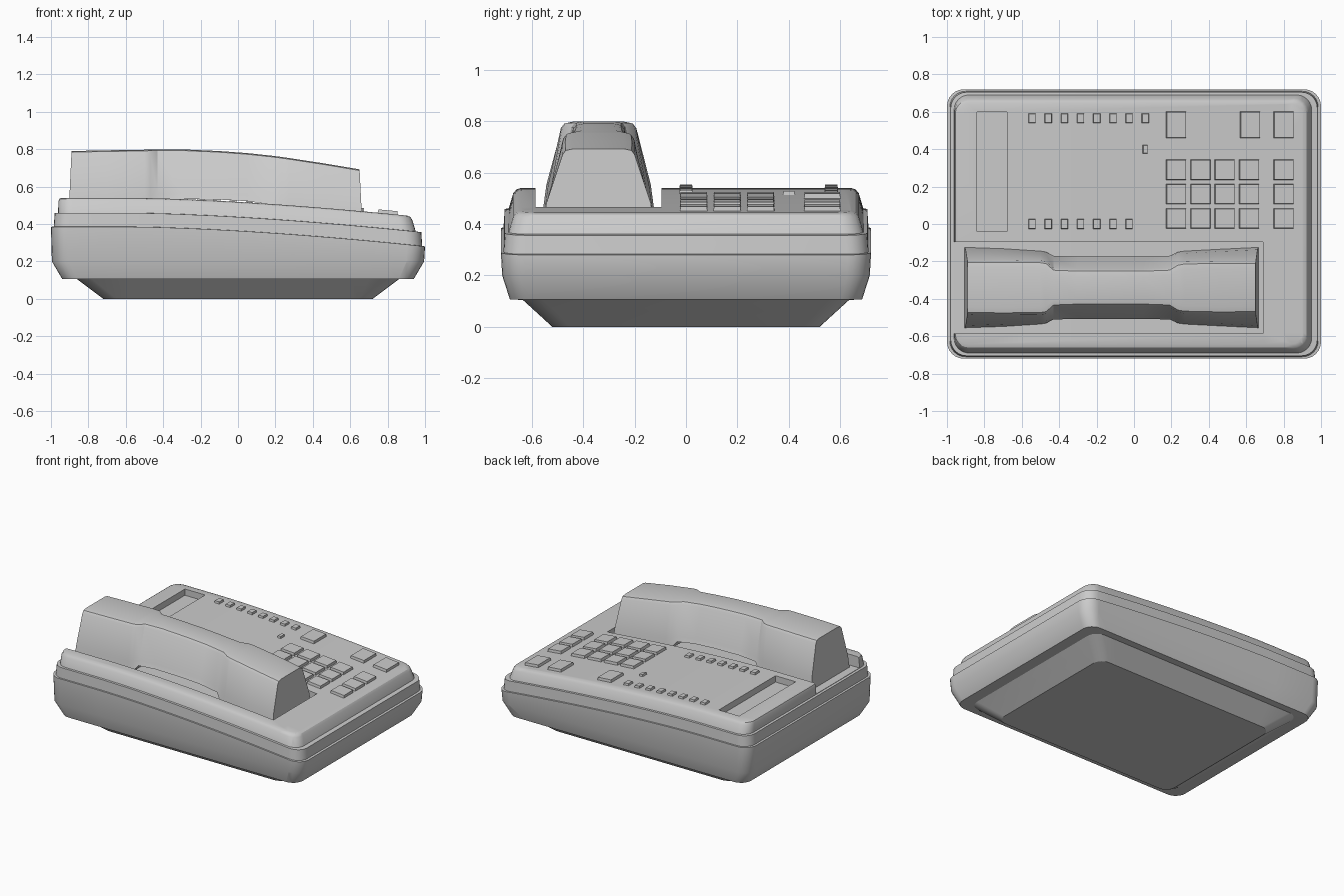
import bpy, bmesh, math
from mathutils import Vector, Matrix

if "Cube" in bpy.data.objects:
    bpy.data.objects.remove(bpy.data.objects["Cube"])

TOP = 0.54      # top surface height at the left end
FLOOR = 0.463   # handset well floor height at the left end


def drop(x):
    """How far the curved upper housing falls at position x."""
    return 0.0495 * max(0.0, x + 0.6) ** 1.6


def add_object(name, bm, angle=30):
    bmesh.ops.recalc_face_normals(bm, faces=bm.faces)
    mesh = bpy.data.meshes.new(name)
    bm.to_mesh(mesh)
    bm.free()
    obj = bpy.data.objects.new(name, mesh)
    bpy.context.collection.objects.link(obj)
    if angle:
        bpy.ops.object.select_all(action='DESELECT')
        obj.select_set(True)
        bpy.context.view_layer.objects.active = obj
        bpy.ops.object.shade_smooth_by_angle(angle=math.radians(angle))
    return obj


def loft(bm, rings):
    """Skin closed rings of points and cap both ends."""
    loops = [[bm.verts.new(p) for p in ring] for ring in rings]
    for a, b in zip(loops, loops[1:]):
        for i in range(len(a)):
            j = (i + 1) % len(a)
            bm.faces.new((a[i], a[j], b[j], b[i]))
    bm.faces.new(loops[0][::-1])
    bm.faces.new(loops[-1])


def rounded_rect(x0, x1, hy, r, z, n=6):
    pts = []
    corners = [(x1 - r, hy - r), (x0 + r, hy - r), (x0 + r, r - hy), (x1 - r, r - hy)]
    for k, (cx, cy) in enumerate(corners):
        for i in range(n + 1):
            a = math.pi / 2 * (k + i / n)
            pts.append((cx + r * math.cos(a), cy + r * math.sin(a), z))
    return pts


def box(bm, x0, x1, y0, y1, z0, z1):
    m = Matrix.Translation(((x0 + x1) / 2, (y0 + y1) / 2, (z0 + z1) / 2))
    m = m @ Matrix.Diagonal((x1 - x0, y1 - y0, z1 - z0, 1))
    return bmesh.ops.create_cube(bm, size=1, matrix=m)


# Housing: stacked bands, each (left x, right x, half depth, corner radius, z)
bands = [
    (-0.72, 0.72, 0.52, 0.07, 0.0), (-0.86, 0.86, 0.635, 0.08, 0.105),
    (-0.94, 0.94, 0.685, 0.08, 0.106), (-0.995, 0.995, 0.715, 0.09, 0.2),
    (-1.0, 1.0, 0.72, 0.09, 0.385), (-0.985, 0.985, 0.71, 0.085, 0.386),
    (-0.98, 0.98, 0.705, 0.085, 0.459), (-0.962, 0.95, 0.69, 0.08, 0.46),
    (-0.96, 0.932, 0.672, 0.075, TOP - 0.02), (-0.955, 0.922, 0.66, 0.07, TOP - 0.006),
    (-0.945, 0.905, 0.642, 0.06, TOP),
]
bm = bmesh.new()
loft(bm, [rounded_rect(*b) for b in bands])
housing = add_object("housing", bm, 0)

# Handset well (open to the left) and label card recess
bm = bmesh.new()
box(bm, -1.2, 0.69, -0.585, -0.095, FLOOR, 1.0)
box(bm, -0.84, -0.68, -0.04, 0.60, TOP - 0.045, 1.0)
cutter = add_object("well_cutter", bm, 0)
mod = housing.modifiers.new("wells", 'BOOLEAN')
mod.operation, mod.solver, mod.object = 'DIFFERENCE', 'EXACT', cutter
bm = bmesh.new()
bm.from_object(housing, bpy.context.evaluated_depsgraph_get())
bpy.data.objects.remove(housing)
bpy.data.objects.remove(cutter)

# Slice the housing crosswise, then bend its upper part down to the right
bmesh.ops.triangulate(bm, faces=[f for f in bm.faces if len(f.verts) > 4])
for i in range(16):
    geom = bm.verts[:] + bm.edges[:] + bm.faces[:]
    bmesh.ops.bisect_plane(bm, geom=geom, dist=1e-5,
                           plane_co=(-0.6 + i * 0.1, 0, 0), plane_no=(1, 0, 0))
for v in bm.verts:
    v.co.z -= drop(v.co.x) * min(1, max(0, (v.co.z - 0.2) / 0.185))
add_object("housing", bm)

# Handset: stations of (x, bottom half width, top half width, lift off floor, top z)
stations = [
    (-0.905, 0.215, 0.145, 0.002, 0.790), (-0.70, 0.208, 0.147, 0.002, 0.794),
    (-0.50, 0.195, 0.145, 0.002, 0.797), (-0.47, 0.190, 0.140, 0.015, 0.798),
    (-0.43, 0.170, 0.105, 0.065, 0.799), (-0.30, 0.168, 0.100, 0.078, 0.799),
    (-0.10, 0.168, 0.100, 0.084, 0.790), (0.05, 0.168, 0.100, 0.084, 0.779),
    (0.19, 0.170, 0.105, 0.072, 0.764), (0.235, 0.190, 0.132, 0.015, 0.758),
    (0.27, 0.195, 0.138, 0.002, 0.753), (0.46, 0.205, 0.142, 0.002, 0.724),
    (0.665, 0.215, 0.140, 0.002, 0.692),
]
rings = []
for k, (x, bw, tw, lift, zt) in enumerate(stations):
    zb = FLOOR - drop(x) + lift
    zm = max(zb + 0.03, FLOOR - drop(x) + 0.09)
    half = [(bw, zb), (bw - 0.012, zm), (tw, zt - 0.022), (tw - 0.012, zt - 0.006), (tw - 0.04, zt)]
    lean = {0: 0.015, len(stations) - 1: -0.015}.get(k, 0)
    side = [(y, z, x + lean * (z - zb) / (zt - zb)) for y, z in half]
    rings.append([(xx, -0.34 + y, z) for y, z, xx in side] +
                 [(xx, -0.34 - y, z) for y, z, xx in reversed(side)])
bm = bmesh.new()
loft(bm, rings)
add_object("handset", bm, 28)


def key_block(name, keys, height):
    """Tapered keys (x, y, width, depth) standing on the curved top."""
    bm = bmesh.new()
    for x, y, w, d in keys:
        slope = math.atan((drop(x + 0.01) - drop(x - 0.01)) / 0.02)
        m = Matrix.Translation((x, y, TOP - drop(x))) @ Matrix.Rotation(slope, 4, 'Y')
        verts = box(bm, -w / 2, w / 2, -d / 2, d / 2, -0.01, height)["verts"]
        for v in verts:
            if v.co.z > 0:
                v.co.x *= 1 - 0.008 / w
                v.co.y *= 1 - 0.008 / d
            v.co = m @ v.co
    return add_object(name, bm, 0)


# Dial keys, tall function keys and small line buttons
key_block("dial_keys", [(x, y, 0.11, 0.11) for x in (0.225, 0.355, 0.485, 0.615, 0.80)
                        for y in (0.03, 0.16, 0.29)], 0.018)
key_block("function_keys", [(x, 0.53, 0.11, 0.145) for x in (0.225, 0.62, 0.80)], 0.018)
buttons = [(-0.545 + i * 0.0865, 0.565, 0.042, 0.055) for i in range(8)]
buttons += [(-0.545 + i * 0.0865, 0.0, 0.042, 0.055) for i in range(7)]
buttons.append((0.06, 0.40, 0.03, 0.05))
key_block("line_buttons", buttons, 0.014)
